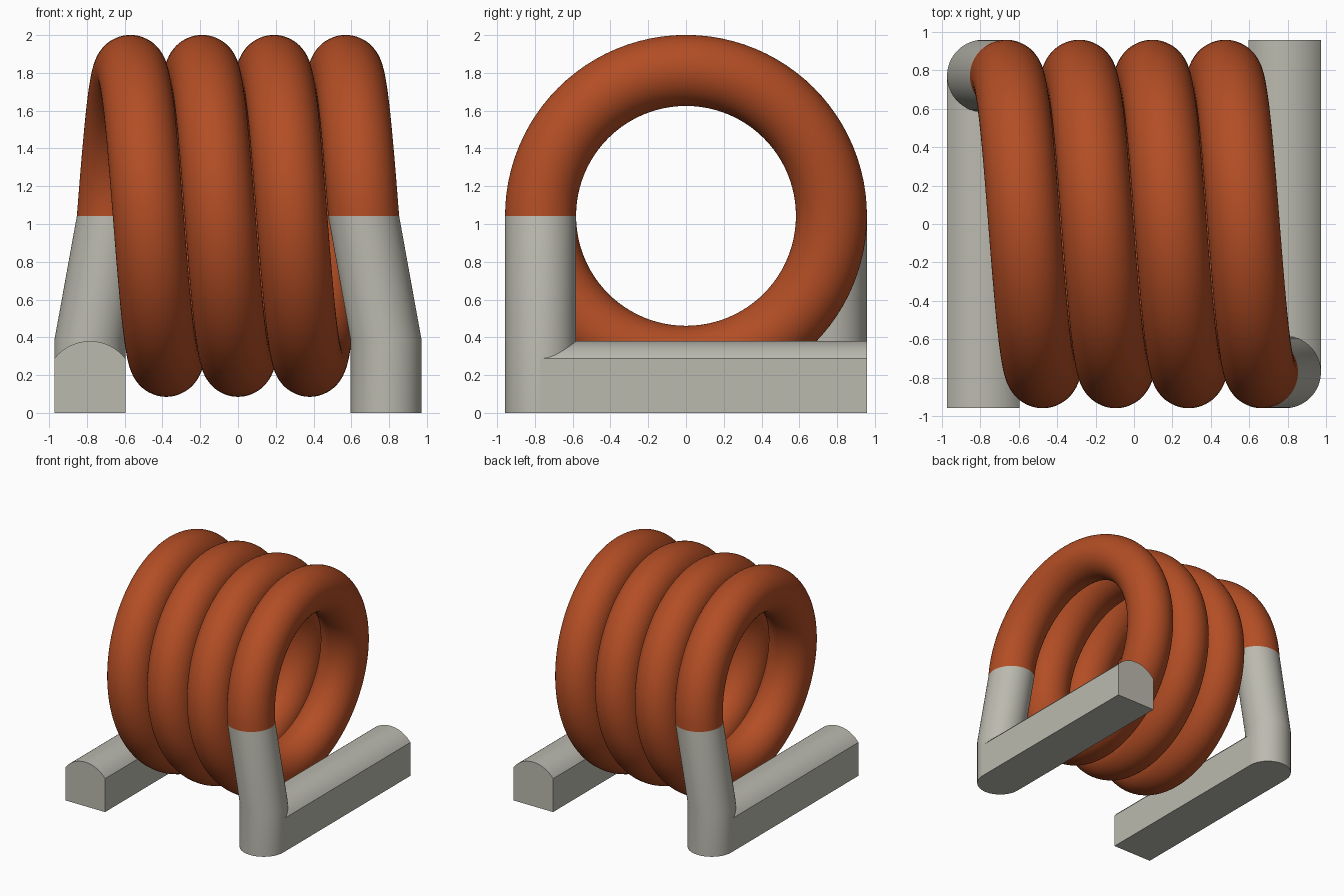
import bpy, bmesh, math
from mathutils import Vector

if "Cube" in bpy.data.objects:
    bpy.data.objects.remove(bpy.data.objects["Cube"], do_unlink=True)

TUBE = 0.188        # wire radius
COIL = 0.77         # winding radius
AXIS_Z = 1.043      # height of the winding axis
END_X = 0.665       # where the winding ends
FOOT_X = 0.784      # centre of each foot
TURNS = 3.5
SIDES = 64


def material(name, rgb):
    mat = bpy.data.materials.new(name)
    mat.use_nodes = True
    mat.diffuse_color = (*rgb, 1)
    mat.node_tree.nodes["Principled BSDF"].inputs["Base Color"].default_value = (*rgb, 1)
    return mat


copper = material("copper_orange", (0.45, 0.075, 0.018))
tinned = material("tinned_grey", (0.50, 0.49, 0.43))


def loft(name, rings, mat):
    """Skin a list of closed rings and cap both ends."""
    bm = bmesh.new()
    loops = [[bm.verts.new(p) for p in ring] for ring in rings]
    for a, b in zip(loops, loops[1:]):
        for i in range(len(a)):
            j = (i + 1) % len(a)
            bm.faces.new((a[i], a[j], b[j], b[i]))
    bm.faces.new(loops[0])
    bm.faces.new(loops[-1])
    bmesh.ops.recalc_face_normals(bm, faces=bm.faces)
    mesh = bpy.data.meshes.new(name)
    bm.to_mesh(mesh)
    bm.free()
    mesh.materials.append(mat)
    obj = bpy.data.objects.new(name, mesh)
    bpy.context.collection.objects.link(obj)
    bpy.ops.object.select_all(action='DESELECT')
    obj.select_set(True)
    bpy.context.view_layer.objects.active = obj
    bpy.ops.object.shade_smooth_by_angle(angle=math.radians(25))
    return obj


def circle(centre, u, v):
    angles = [2 * math.pi * i / SIDES for i in range(SIDES)]
    return [centre + TUBE * (u * math.cos(a) + v * math.sin(a)) for a in angles]


X, Y = Vector((1, 0, 0)), Vector((0, 1, 0))

# Winding: starts at the back right, rises over the top, ends at the front left
steps = int(TURNS * 96)
rings = []
for s in range(steps + 1):
    t = s / steps
    a = 2 * math.pi * TURNS * t
    radial = Vector((0, math.cos(a), math.sin(a)))
    centre = Vector((END_X * (2 * t - 1), 0, AXIS_Z)) + COIL * radial
    rings.append(circle(centre, X, radial))
loft("winding", rings, copper)


# Arched profile of the foot bar
def bar_profile(y):
    half, side, rise = TUBE, 0.288, 0.092
    radius = (half ** 2 + rise ** 2) / (2 * rise)
    spread = math.asin(half / radius)
    pts = [Vector((FOOT_X - half, y, 0)), Vector((FOOT_X + half, y, 0))]
    for i in range(25):
        a = spread * (1 - i / 12)
        pts.append(Vector((FOOT_X + radius * math.sin(a), y,
                           side + rise - radius + radius * math.cos(a))))
    return pts


# Leg and foot bar at each end, the second pair turned half way round
for side, turn in (("left", 0), ("right", math.pi)):
    path = [(END_X, AXIS_Z), (FOOT_X, 0.385), (FOOT_X, 0)]
    leg = loft(side + "_leg", [circle(Vector((x, -COIL, z)), X, Y) for x, z in path], tinned)
    bar = loft(side + "_foot_bar", [bar_profile(-COIL), bar_profile(COIL + TUBE)], tinned)
    for part in (leg, bar):
        part.rotation_euler.z = turn
